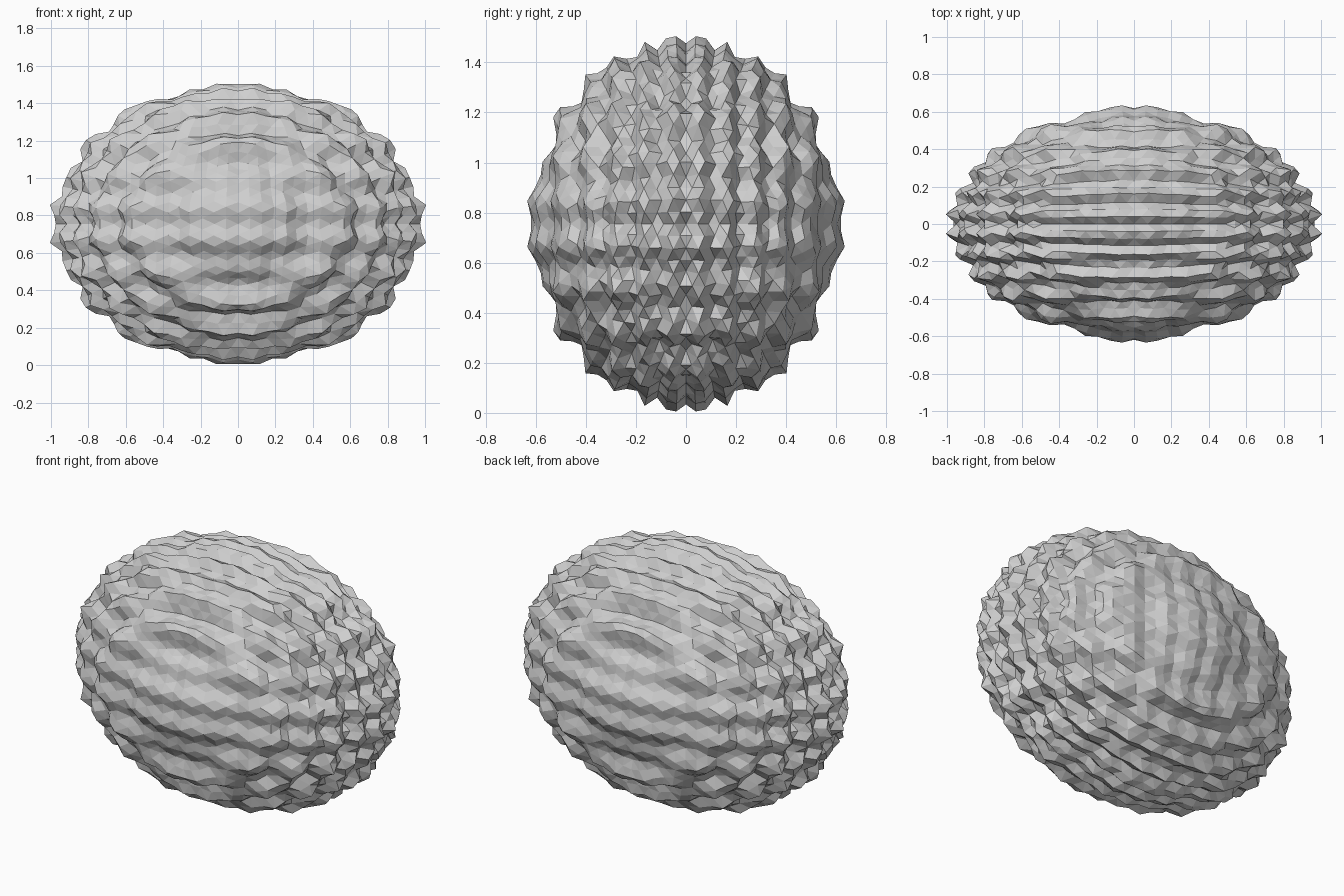
import bpy, bmesh, math
from mathutils import Matrix, Vector

if "Cube" in bpy.data.objects:
    bpy.data.objects.remove(bpy.data.objects["Cube"], do_unlink=True)

# Stone material
stone = bpy.data.materials.new("stone_grey")
stone.use_nodes = True
grey = (0.62, 0.62, 0.62, 1)
stone.diffuse_color = grey
bsdf = stone.node_tree.nodes["Principled BSDF"]
bsdf.inputs["Base Color"].default_value = grey
bsdf.inputs["Roughness"].default_value = 0.9

RADII = Vector((0.957, 0.603, 0.735))    # mean half-sizes of the rock
WAVES = Vector((34.5, 34.5, 27.0))       # ripple frequency along each axis
HEIGHTS = Vector((0.014, 0.033, 0.022))  # ripple height along each axis
CENTRE = Vector((0, 0, 0.755))


def relief(p):
    """Crossing ripples with a valley along each middle plane."""
    return -sum(h * math.cos(w * c) for h, w, c in zip(HEIGHTS, WAVES, p))


# Faceted ball, turned so that one long edge runs along x at the top
bm = bmesh.new()
bmesh.ops.create_icosphere(bm, subdivisions=5, radius=1)
turn = Matrix.Rotation(-math.atan(2 / (1 + math.sqrt(5))), 3, "Y")
bmesh.ops.rotate(bm, verts=bm.verts, cent=(0, 0, 0), matrix=turn)

# Rippled egg shape
for v in bm.verts:
    p = v.co.normalized()
    height = 1 + relief(p)
    v.co = CENTRE + Vector([r * c * height for r, c in zip(RADII, p)])

mesh = bpy.data.meshes.new("rock")
bm.to_mesh(mesh)
bm.free()
mesh.materials.append(stone)
rock = bpy.data.objects.new("rock", mesh)
bpy.context.collection.objects.link(rock)
